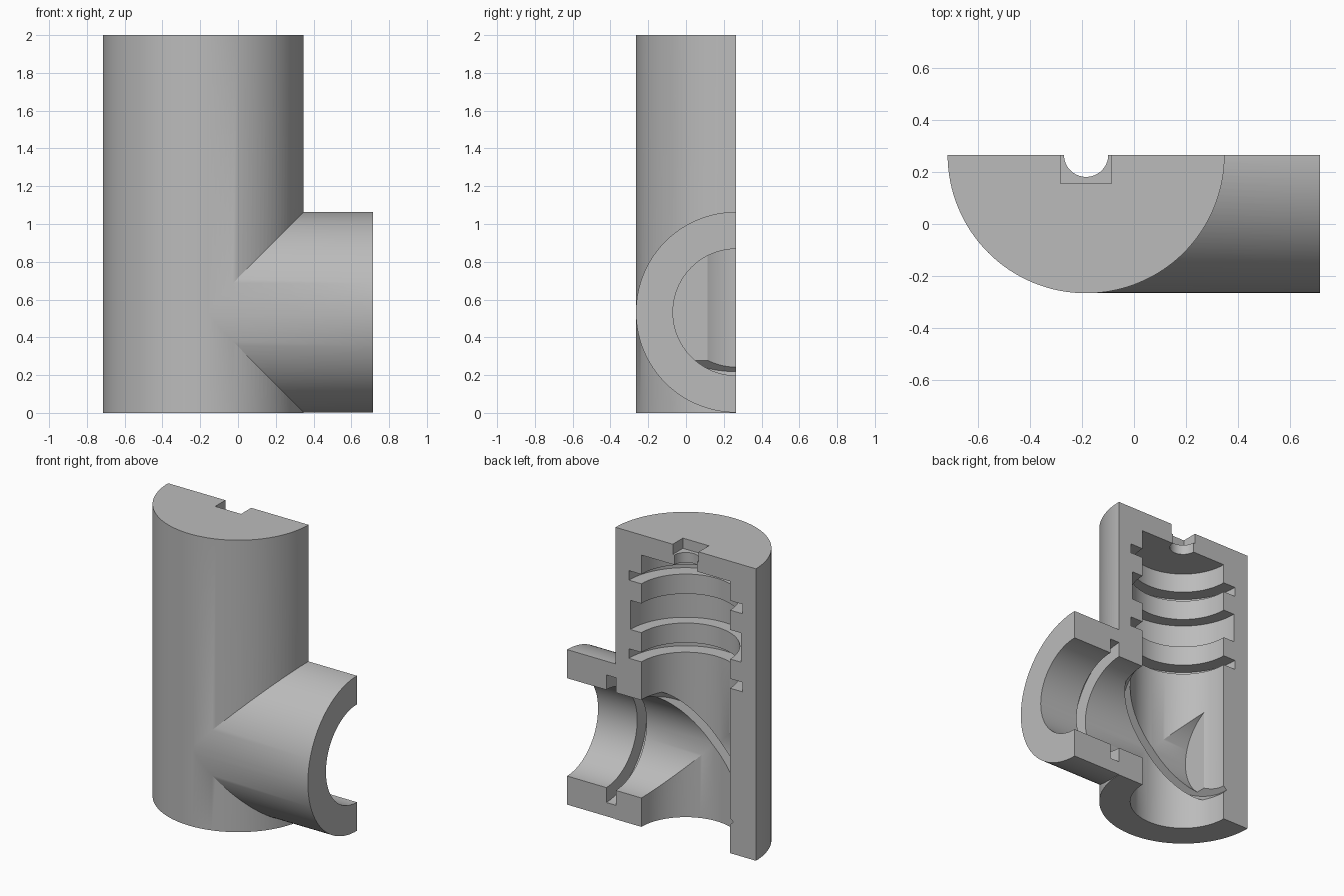
import bpy
import bmesh
import math
from mathutils import Matrix, Vector

default = bpy.data.objects.get("Cube")
if default:
    bpy.data.objects.remove(default, do_unlink=True)

AXIS_X, CUT_Y, BRANCH_Z = -0.184, 0.266, 0.533
BORE = 0.336
SEGMENTS = 128

grey = bpy.data.materials.new("light_grey")
grey.use_nodes = True
colour = (0.5, 0.5, 0.5, 1)
grey.diffuse_color = colour
grey.node_tree.nodes["Principled BSDF"].inputs["Base Color"].default_value = colour


def finish(name, bm, matrix):
    bmesh.ops.transform(bm, matrix=matrix, verts=bm.verts)
    bmesh.ops.recalc_face_normals(bm, faces=bm.faces)
    mesh = bpy.data.meshes.new(name)
    bm.to_mesh(mesh)
    bm.free()
    mesh.materials.append(grey)
    obj = bpy.data.objects.new(name, mesh)
    bpy.context.collection.objects.link(obj)
    return obj


def lathe(name, profile, matrix):
    """Turn (radius, height) points into a closed solid with flat ends."""
    bm = bmesh.new()
    rings = []
    for r, h in profile:
        angles = [2 * math.pi * i / SEGMENTS for i in range(SEGMENTS)]
        rings.append([bm.verts.new((r * math.cos(a), r * math.sin(a), h)) for a in angles])
    for low, high in zip(rings, rings[1:]):
        for i in range(SEGMENTS):
            j = (i + 1) % SEGMENTS
            bm.faces.new((low[i], low[j], high[j], high[i]))
    bm.faces.new(rings[0])
    bm.faces.new(rings[-1])
    return finish(name, bm, matrix)


def box(name, size, centre):
    bm = bmesh.new()
    bmesh.ops.create_cube(bm, size=1)
    return finish(name, bm, Matrix.Translation(centre) @ Matrix.Diagonal((*size, 1)))


def combine(target, tool, operation):
    mod = target.modifiers.new(tool.name, "BOOLEAN")
    mod.operation, mod.solver, mod.object = operation, "EXACT", tool
    bpy.context.view_layer.objects.active = target
    bpy.ops.object.modifier_apply(modifier=mod.name)
    bpy.data.objects.remove(tool, do_unlink=True)


def grooved(start, end, grooves):
    """Bore profile with square grooves given as (bottom, top, radius)."""
    points = [(BORE, start)]
    for low, high, r in grooves:
        points += [(BORE, low), (r, low), (r, high), (BORE, high)]
    return points + [(BORE, end)]


upright = Matrix.Translation((AXIS_X, CUT_Y, 0))
centre = Matrix.Translation((AXIS_X, CUT_Y, BRANCH_Z))
sideways = centre @ Matrix.Rotation(math.pi / 2, 4, "Y")
tilted = centre @ Matrix.Rotation(-math.pi / 4, 4, "Y")

# Outer body: upright barrel with a side branch
body = lathe("tee_body", [(0.532, 0), (0.532, 2)], upright)
branch = lathe("side_branch", [(0.531, 0), (0.531, 0.899)], sideways)
combine(body, branch, "UNION")

# Upright bore with three ring grooves and a small hole in the ceiling
rings = [(1.13, 1.195, 0.43), (1.33, 1.53, 0.42), (1.665, 1.73, 0.43)]
bore = grooved(-0.1, 1.862, rings) + [(0.085, 1.862), (0.085, 2.1)]
combine(body, lathe("main_bore", bore, upright), "DIFFERENCE")

# Rectangular pocket in the top
pocket = box("top_pocket", (0.196, 0.22, 0.2), Vector((AXIS_X, CUT_Y, 2.03)))
combine(body, pocket, "DIFFERENCE")

# Side bore with one ring groove, running past the upright axis
side = [(r - 0.001, h) for r, h in grooved(-0.3, 1, [(0.53, 0.602, 0.438)])]
combine(body, lathe("side_bore", side, sideways), "DIFFERENCE")

# Slanted disc slot across the junction
disc = lathe("slanted_slot", [(0.477, -0.032), (0.477, 0.032)], tilted)
combine(body, disc, "DIFFERENCE")

# Section cut that leaves the front half
half = box("section_cut", (4, 2, 6), Vector((0, CUT_Y + 1, 1)))
combine(body, half, "DIFFERENCE")

body.select_set(True)
bpy.context.view_layer.objects.active = body
bpy.ops.object.shade_smooth_by_angle(angle=math.radians(25))
